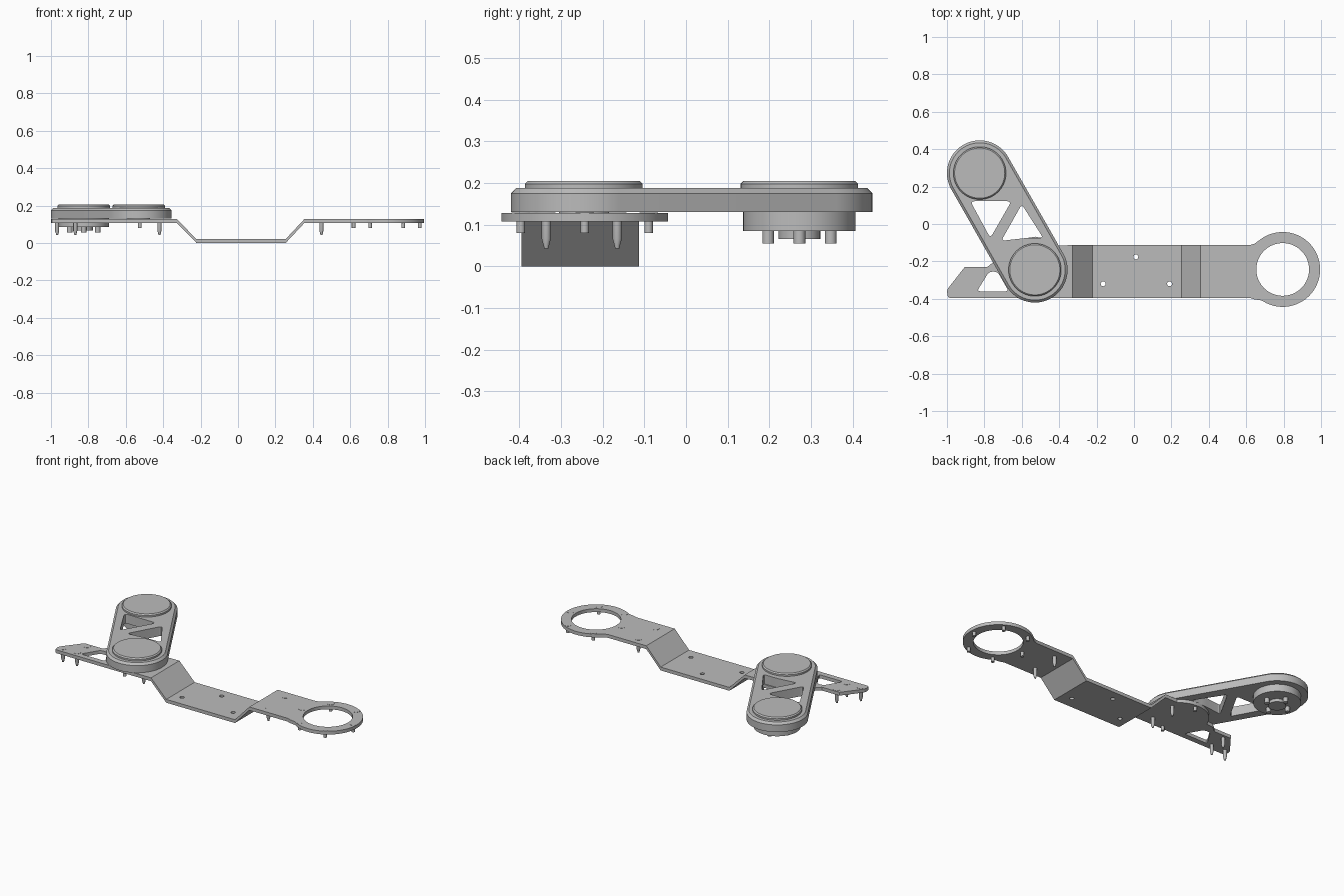
import bpy
import bmesh
from math import sin, cos, pi, radians
from mathutils import Vector

cube = bpy.data.objects.get("Cube")
if cube:
    bpy.data.objects.remove(cube)

GREY = (0.5, 0.5, 0.5, 1)
metal = bpy.data.materials.new("grey_metal")
metal.use_nodes = True
metal.diffuse_color = GREY
metal.node_tree.nodes["Principled BSDF"].inputs["Base Color"].default_value = GREY


def finish(name, bm):
    """Turn a bmesh into a clean, shaded object."""
    bmesh.ops.remove_doubles(bm, verts=bm.verts, dist=0.0001)
    bmesh.ops.recalc_face_normals(bm, faces=bm.faces)
    mesh = bpy.data.meshes.new(name)
    bm.to_mesh(mesh)
    bm.free()
    mesh.materials.clear()
    mesh.materials.append(metal)
    obj = bpy.data.objects.new(name, mesh)
    bpy.context.collection.objects.link(obj)
    bpy.ops.object.select_all(action="DESELECT")
    obj.select_set(True)
    bpy.context.view_layer.objects.active = obj
    bpy.ops.object.shade_smooth_by_angle(angle=radians(30))
    return obj


def prism(name, outline, low, high, holes=(), shape=None):
    """Extrude a flat outline with holes from low to high."""
    curve = bpy.data.curves.new(name, "CURVE")
    curve.dimensions = "2D"
    curve.fill_mode = "BOTH"
    curve.extrude = (high - low) / 2
    for loop in [outline, *holes]:
        spline = curve.splines.new("POLY")
        spline.points.add(len(loop) - 1)
        for point, (x, y) in zip(spline.points, loop):
            point.co = (x, y, 0, 1)
        spline.use_cyclic_u = True
    helper = bpy.data.objects.new("outline_helper", curve)
    bpy.context.collection.objects.link(helper)
    bpy.context.view_layer.update()
    mesh = helper.to_mesh()
    bm = bmesh.new()
    bm.from_mesh(mesh)
    helper.to_mesh_clear()
    bpy.data.objects.remove(helper)
    for v in bm.verts:
        v.co.z += (low + high) / 2
        if shape:
            shape(v.co)
    return finish(name, bm)


def arc(cx, cy, r, start, end, steps=40):
    angles = [radians(start + (end - start) * i / steps) for i in range(steps + 1)]
    return [(cx + r * cos(a), cy + r * sin(a)) for a in angles]


def circle(cx, cy, r, steps=48):
    return arc(cx, cy, r, 0, 360, steps)[:-1]


def rounded(points, r):
    """Round the corners of a polygon."""
    pts = [Vector(p) for p in points]
    out = []
    for i, p in enumerate(pts):
        a = p + (pts[i - 1] - p).normalized() * r
        b = p + (pts[(i + 1) % len(pts)] - p).normalized() * r
        for k in range(6):
            t = k / 5
            out.append(tuple(a * (1 - t) ** 2 + p * 2 * t * (1 - t) + b * t * t))
    return out


def lathe(name, x, y, profile, steps=48):
    """Revolve a radius and height profile about a vertical axis."""
    bm = bmesh.new()
    rings = [[bm.verts.new((px, py, z)) for px, py in circle(x, y, r, steps)]
             for r, z in profile]
    for a, b in zip(rings, rings[1:]):
        for i in range(steps):
            j = (i + 1) % steps
            bm.faces.new((a[i], a[j], b[j], b[i]))
    bm.faces.new(rings[0])
    bm.faces.new(rings[-1])
    return finish(name, bm)


FRONT, BACK = -0.395, -0.113      # strap edges
UNDER, TOP = 0.107, 0.128         # raised plate heights
THICK = TOP - UNDER
RING = (0.795, -0.243)
NEAR = Vector((-0.53, -0.245))    # arm pivot above the strap
FAR = Vector((-0.825, 0.272))     # free end of the arm

# Lower strap with screw holes
prism("lower_strap",
      [(-0.222, FRONT), (0.255, FRONT), (0.255, BACK), (-0.222, BACK)], 0, THICK,
      [circle(x, y, 0.013, 16) for x, y in [(0.01, -0.176), (-0.165, -0.32), (0.19, -0.32)]])

# Sloped strap sections
for name, x0, x1 in [("left_slope", 0.255, 0.355), ("right_slope", -0.222, -0.328)]:
    bm = bmesh.new()
    corners = [(x0, 0), (x1, UNDER), (x1, TOP), (x0, THICK)]
    sides = [[bm.verts.new((x, y, z)) for x, z in corners] for y in (FRONT, BACK)]
    for side in sides:
        bm.faces.new(side)
    for i in range(4):
        j = (i + 1) % 4
        bm.faces.new((sides[0][i], sides[0][j], sides[1][j], sides[1][i]))
    finish(name, bm)

# Raised plate ending in a ring
prism("ring_plate",
      [(0.355, BACK), (0.355, FRONT), (0.62, FRONT), (0.645, FRONT - 0.008)]
      + arc(*RING, 0.2, -124, 124, 64) + [(0.645, BACK + 0.008), (0.62, BACK)],
      UNDER, TOP, [circle(*RING, 0.141, 64)])

# Raised plate under the arm, with a tail
prism("tail_plate",
      [(-0.328, FRONT), (-0.328, BACK)] + arc(*NEAR, 0.175, 48, 163)
      + [(-0.745, -0.198), (-0.785, -0.23), (-0.905, -0.23), (-0.995, -0.345),
         (-1, -0.36), (-0.995, -0.39), (-0.985, FRONT)],
      UNDER, TOP,
      [rounded([(-0.84, -0.36), (-0.67, -0.36), (-0.73, -0.255), (-0.775, -0.255)], 0.02)])

# Swinging arm with two windows and a chamfered rim
RADIUS, CHAMFER, ARM_LOW, ARM_HIGH = 0.175, 0.013, 0.13, 0.188
axis = FAR - NEAR
capsule = arc(*NEAR, RADIUS, -150, 30) + arc(*FAR, RADIUS, 30, 210)
windows = [rounded([(-0.875, 0.122), (-0.655, 0.122), (-0.768, -0.075)], 0.025),
           rounded([(-0.6, 0.105), (-0.485, -0.075), (-0.58, -0.075), (-0.71, -0.09)], 0.022)]


def draw_in(co):
    """Pull the outer top edge towards the arm's centre line."""
    p = co.xy
    t = min(1, max(0, (p - NEAR).dot(axis) / axis.length_squared))
    out = p - (NEAR + axis * t)
    if co.z > ARM_HIGH - 0.001 and out.length > RADIUS - 0.004:
        co.xy = p - out.normalized() * CHAMFER


prism("arm_body", capsule, ARM_LOW, ARM_HIGH - CHAMFER, windows)
prism("arm_rim", capsule, ARM_HIGH - CHAMFER, ARM_HIGH, windows, draw_in)

# Round caps on both ends of the arm
for name, spot in [("near_cap", NEAR), ("far_cap", FAR)]:
    lathe(name, *spot, [(0.141, 0.18), (0.141, 0.198), (0.134, 0.205)], 64)

# Stepped hub and pegs below the free end
lathe("hub", *FAR, [(0.135, 0.135), (0.135, 0.085), (0.05, 0.085), (0.05, 0.066)], 64)
for i in range(4):
    a = i * pi / 2
    lathe("hub_peg", FAR.x + 0.075 * cos(a), FAR.y + 0.075 * sin(a),
          [(0.014, 0.09), (0.014, 0.055)], 16)

# Pivot between the plate and the arm
lathe("pivot", *NEAR, [(0.06, 0.12), (0.06, 0.14)])

# Short studs around the ring and the pivot
studs = circle(*RING, 0.177, 6) + [(-0.525, -0.09), (-0.525, -0.375)]
for x, y in studs:
    lathe("short_stud", x, y, [(0.022, TOP + 0.001), (0.022, TOP - 0.003),
                               (0.01, TOP - 0.003), (0.01, 0.08)], 16)

# Long pointed studs
for x, y in [(0.446, -0.165), (0.446, -0.335), (-0.42, -0.165), (-0.42, -0.335),
             (-0.87, -0.255), (-0.87, -0.355), (-0.967, -0.355)]:
    lathe("long_stud", x, y, [(0.022, TOP + 0.001), (0.022, TOP - 0.003),
                              (0.011, TOP - 0.003), (0.011, 0.066), (0.005, 0.043)], 16)
